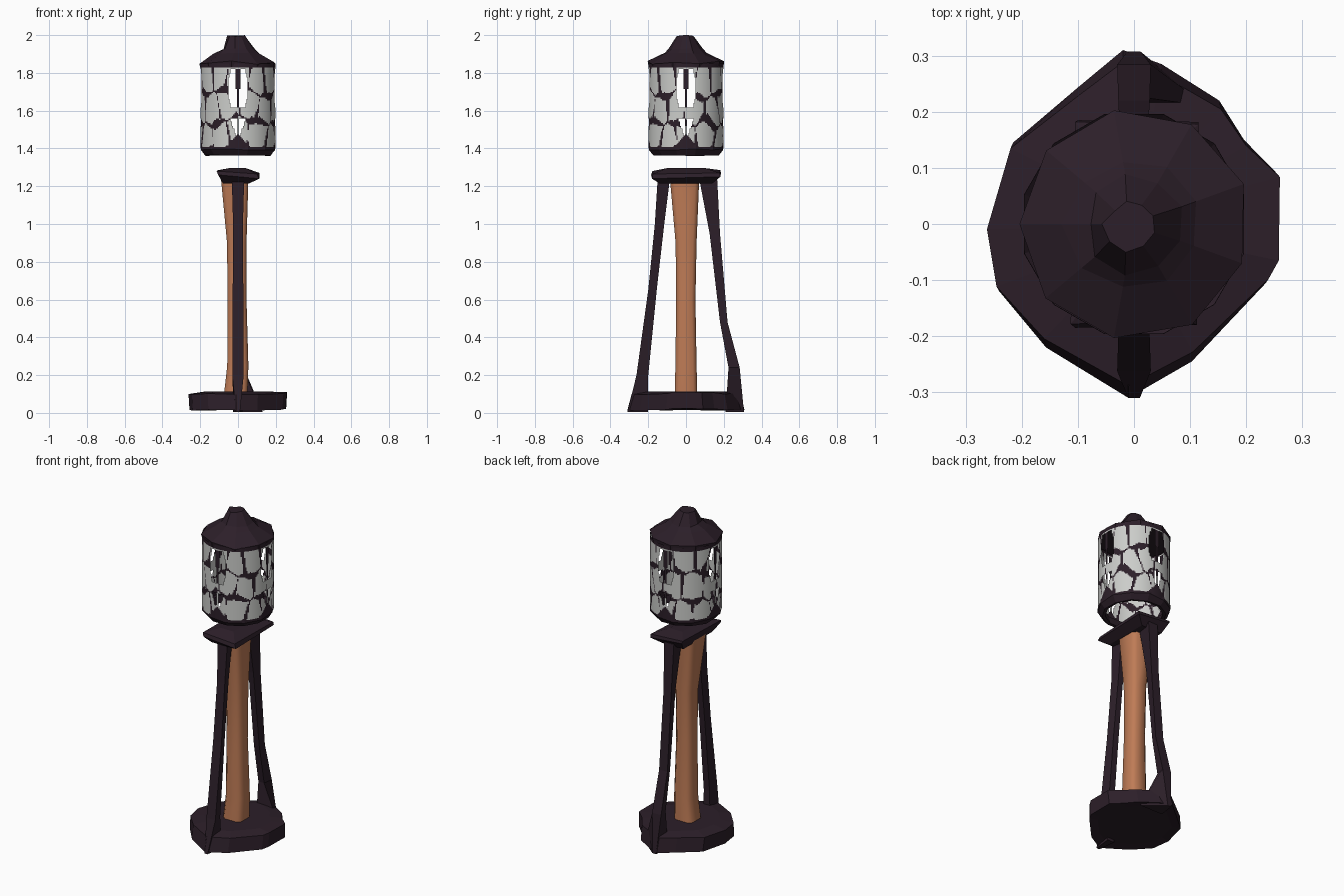
import bpy, math, random

if "Cube" in bpy.data.objects:
    bpy.data.objects.remove(bpy.data.objects["Cube"])

random.seed(4)


def material(name, rgb):
    m = bpy.data.materials.new(name)
    m.diffuse_color = (*rgb, 1)
    m.use_nodes = True
    m.node_tree.nodes["Principled BSDF"].inputs["Base Color"].default_value = m.diffuse_color
    return m


IRON = material("dark iron", (0.025, 0.0135, 0.022))
WOOD = material("orange wood", (0.52, 0.20, 0.093))
GLASS = material("pale glass", (0.60, 0.61, 0.59))


def make(name, verts, faces, mats, smooth=False):
    me = bpy.data.meshes.new(name)
    me.from_pydata([tuple(v) for v in verts], [], faces)
    for m in mats:
        me.materials.append(m)
    me.polygons.foreach_set("use_smooth", [smooth] * len(me.polygons))
    ob = bpy.data.objects.new(name, me)
    bpy.context.collection.objects.link(ob)
    return ob


def loft(name, rings, mat, bottom=True, top=True, smooth=False):
    """Skin a stack of equal-length counter-clockwise rings."""
    n = len(rings[0])
    verts = [v for r in rings for v in r]
    faces = [(k * n + i, k * n + (i + 1) % n, (k + 1) * n + (i + 1) % n, (k + 1) * n + i)
             for k in range(len(rings) - 1) for i in range(n)]
    if bottom:
        faces.append(tuple(reversed(range(n))))
    if top:
        faces.append(tuple(range(len(verts) - n, len(verts))))
    return make(name, verts, faces, [mat], smooth)


def box_ring(x0, x1, y0, y1, z):
    return [(x0, y0, z), (x1, y0, z), (x1, y1, z), (x0, y1, z)]


def cut_ring(x0, x1, y0, y1, z, c=0.02):
    """Rectangle with cut corners."""
    return [(x0 + c, y0, z), (x1 - c, y0, z), (x1, y0 + c, z), (x1, y1 - c, z),
            (x1 - c, y1, z), (x0 + c, y1, z), (x0, y1 - c, z), (x0, y0 + c, z)]


# Rough foot slab, drawn out to a toe at front and back
outline = [(-0.262, -0.01), (-0.245, -0.12), (-0.16, -0.22), (-0.01, -0.31),
           (0.105, -0.245), (0.24, -0.105), (0.258, -0.07), (0.26, 0.09), (0.2, 0.15),
           (0.155, 0.22), (0.05, 0.285), (-0.02, 0.31), (-0.1, 0.245), (-0.22, 0.145)]
wob = [random.uniform(-0.01, 0.01) for _ in outline]
slab = [[(x * 0.8, y * 0.8, 0.022) for x, y in outline],
        [(x * 0.98, y, 0.018 + w * 0.6) for (x, y), w in zip(outline, wob)],
        [(x, y * 0.93, 0.104 + w * 0.8) for (x, y), w in zip(outline, wob)],
        [(x * 0.7, y * 0.7, 0.112) for x, y in outline]]
loft("foot_slab", slab, IRON)

# Slightly crooked wooden post with worn corners
post = loft("wooden_post", [cut_ring(-0.075, 0.05, -0.06, 0.06, 0.09),
                            cut_ring(-0.057, 0.055, -0.056, 0.056, 0.25),
                            cut_ring(-0.055, 0.045, -0.052, 0.05, 0.6),
                            cut_ring(-0.058, 0.045, -0.055, 0.056, 0.9),
                            cut_ring(-0.09, 0.055, -0.085, 0.07, 1.24)],
            WOOD, bottom=False, top=False, smooth=True)

# Front and back iron braces leaning in to the top plate: outer y, inner y, z, half width
front = [(-0.31, -0.20, 0.005, 0.035), (-0.262, -0.2, 0.2, 0.03), (-0.2, -0.155, 0.65, 0.028),
         (-0.165, -0.115, 1.0, 0.026), (-0.15, -0.085, 1.24, 0.033)]
back = [(0.307, 0.21, 0.005, 0.04), (0.284, 0.225, 0.24, 0.03), (0.22, 0.18, 0.48, 0.028),
        (0.18, 0.125, 0.95, 0.026), (0.165, 0.07, 1.24, 0.033)]
for name, path in (("front_brace", front), ("back_brace", back)):
    rings = []
    for i, (yo, yi, z, w) in enumerate(path):
        wo = w * 0.3 if i == 0 else w
        if yo < 0:
            rings.append([(-wo, yo, z), (wo, yo, z), (w * 0.65, yi, z), (-w * 0.65, yi, z)])
        else:
            flare = 0.13 if i == 0 else w * 0.65
            rings.append([(-w * 0.65, yi, z), (flare, yi, z), (wo, yo, z), (-wo, yo, z)])
    loft(name, rings, IRON)

# Faceted plate on top of the post
loft("top_plate", [box_ring(-0.08, 0.06, -0.14, 0.14, 1.215),
                   [(-0.105, -0.185, 1.26), (0.112, -0.18, 1.24),
                    (0.115, 0.182, 1.25), (-0.10, 0.185, 1.27)],
                   [(-0.113, -0.178, 1.28), (0.10, -0.175, 1.265),
                    (0.115, 0.178, 1.27), (-0.105, 0.182, 1.285)],
                   box_ring(-0.045, 0.04, -0.1, 0.1, 1.296)], IRON)

# Lantern shell: cracked panes, dark leading and gaps on the four sides
R, COLS, ROWS, Z0, Z1 = 0.199, 192, 60, 1.40, 1.85
GIRTH = math.tau * R
sites = []
for r in range(3):
    for c in range(12):
        u = (c + 0.5 * (r % 2) + random.uniform(-0.25, 0.25)) / 12 * GIRTH
        v = Z0 + 0.06 + r * 0.155 + random.uniform(-0.03, 0.03)
        sites += [(u + k * GIRTH, v) for k in (-1, 0, 1)]


def pane_kind(u, z):
    """0 = iron, 1 = glass, None = open gap."""
    q = GIRTH / 4
    d = abs((u + q / 2) % q - q / 2)     # distance to nearest of the four sides
    if z > 1.83 or z < 1.405 + max(0, 0.07 - d * 1.1):
        return 0
    # paired tall gaps either side of a bent iron sliver, then small lower gaps
    if 1.62 < z < 1.82:
        t = (z - 1.62) / 0.2
        if d < 0.004 + 0.012 * t:
            return 0
        if d < 0.02 + 0.035 * math.sin(math.pi * (0.15 + 0.7 * t)):
            return None
    if 1.47 < z < 1.56 and 0.008 < d < 0.008 + 0.035 * (z - 1.46) / 0.1:
        return None
    near = sorted((math.hypot(u - a, (z - b) * 0.8), a, b) for a, b in sites)[:2]
    (d1, a1, b1), (d2, a2, b2) = near
    level = abs(b1 - b2) > 0.07
    thick = 0.7 + 0.5 * math.sin(u * 37 + z * 23)
    return 0 if d2 - d1 < (0.03 if level else 0.014) * thick else 1


verts, faces, kinds = [], [], []
for j in range(ROWS + 1):
    for i in range(COLS):
        a = math.tau * i / COLS - math.pi / 2
        verts.append((R * math.cos(a), R * math.sin(a), Z0 + (Z1 - Z0) * j / ROWS))
for j in range(ROWS):
    for i in range(COLS):
        kind = pane_kind((i + 0.5) / COLS * GIRTH, Z0 + (Z1 - Z0) * (j + 0.5) / ROWS)
        if kind is not None:
            k = (i + 1) % COLS
            faces.append((j * COLS + i, j * COLS + k, (j + 1) * COLS + k, (j + 1) * COLS + i))
            kinds.append(kind)
shell = make("lantern_panes", verts, faces, [IRON, GLASS], smooth=True)
shell.data.polygons.foreach_set("material_index", kinds)


def ring(r, z, n=12, jr=0.0, jz=0.0, cx=0.0):
    out = []
    for i in range(n):
        a = math.tau * (i + 0.5) / n
        rr = r + random.uniform(-jr, jr)
        out.append((cx + rr * math.cos(a), rr * math.sin(a), z + random.uniform(-jz, jz)))
    return out


# Open iron rim below the panes
loft("lantern_rim", [ring(0.168, 1.41), ring(0.160, 1.365), ring(0.178, 1.362, jz=0.003),
                     ring(0.203, 1.395, jz=0.004), ring(0.202, 1.415, jz=0.006)],
     IRON, bottom=False, top=False)

# Concave faceted roof with blunt tip
loft("lantern_roof", [ring(0.201, 1.832, 9, jz=0.004), ring(0.206, 1.855, 9, 0.003, 0.01),
                      ring(0.118, 1.90, 9, 0.012, 0.008), ring(0.085, 1.93, 9, 0.01, 0.006),
                      ring(0.044, 1.996, 9, 0.008, 0.004, -0.006)], IRON)
